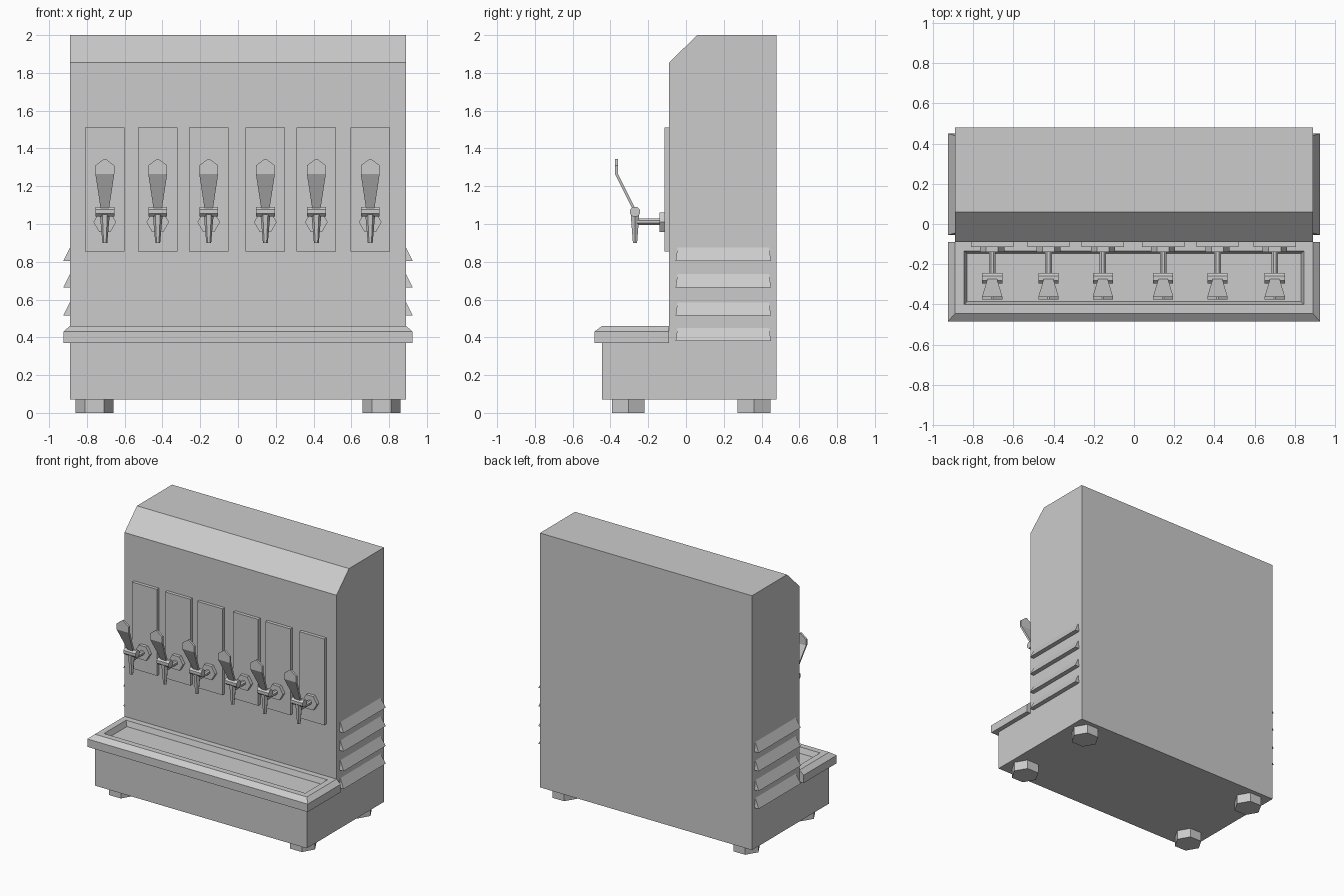
import bpy, bmesh, math
from mathutils import Matrix, Vector

if "Cube" in bpy.data.objects:
    bpy.data.objects.remove(bpy.data.objects["Cube"])

grey = bpy.data.materials.new("light grey")
grey.use_nodes = True
grey.diffuse_color = (0.6, 0.6, 0.6, 1)
grey.node_tree.nodes["Principled BSDF"].inputs["Base Color"].default_value = (0.6, 0.6, 0.6, 1)


def finish(name, bm):
    bmesh.ops.recalc_face_normals(bm, faces=bm.faces)
    mesh = bpy.data.meshes.new(name)
    bm.to_mesh(mesh)
    bm.free()
    mesh.materials.append(grey)
    obj = bpy.data.objects.new(name, mesh)
    bpy.context.collection.objects.link(obj)
    return obj


def loft(name, rings):
    """Skin a stack of equal-length point rings and cap both ends."""
    bm = bmesh.new()
    loops = [[bm.verts.new(p) for p in ring] for ring in rings]
    for a, b in zip(loops, loops[1:]):
        for i in range(len(a)):
            j = (i + 1) % len(a)
            bm.faces.new((a[i], a[j], b[j], b[i]))
    bm.faces.new(loops[0])
    bm.faces.new(loops[-1])
    return finish(name, bm)


def rect(hx, y0, y1, z):
    return [(-hx, y0, z), (hx, y0, z), (hx, y1, z), (-hx, y1, z)]


def prism(name, sides, r1, r2, start, end, turn=0.0):
    """Straight or tapered prism between two points."""
    start, end = Vector(start), Vector(end)
    axis = end - start
    bm = bmesh.new()
    bmesh.ops.create_cone(bm, cap_ends=True, segments=sides, radius1=r1, radius2=r2, depth=axis.length)
    spin = axis.to_track_quat('Z', 'Y').to_matrix().to_4x4() @ Matrix.Rotation(turn, 4, 'Z')
    bm.transform(Matrix.Translation((start + end) / 2) @ spin)
    return finish(name, bm)


# Cabinet: one side profile swept across the width
side = [(-0.445, 0.07), (0.48, 0.07), (0.48, 2.0), (0.06, 2.0),
        (-0.09, 1.855), (-0.09, 0.37), (-0.445, 0.37)]
loft("cabinet", [[(x, y, z) for y, z in side] for x in (-0.89, 0.89)])

# Drip tray with bevelled rim and shallow recess
loft("drip_tray", [rect(0.925, -0.485, -0.09, 0.37), rect(0.925, -0.485, -0.09, 0.43),
                   rect(0.89, -0.445, -0.09, 0.46), rect(0.845, -0.4, -0.135, 0.46),
                   rect(0.83, -0.385, -0.147, 0.42)])

# Feet
for x in (-0.76, 0.76):
    for y in (-0.305, 0.36):
        prism("foot", 6, 0.1, 0.1, (x, y, 0), (x, y, 0.08), math.pi / 6 * 3)

# Side louvers
for s in (-1, 1):
    for z in (0.38, 0.515, 0.665, 0.805):
        ends = []
        for y, lean in ((-0.045, -0.01), (0.44, 0.01)):
            ends.append([(s * 0.88, y, z + 0.07), (s * 0.89, y, z + 0.07),
                         (s * 0.925, y + lean, z), (s * 0.88, y + lean, z)])
        loft("side_louver", ends)

# Taps
for x in (-0.705, -0.425, -0.155, 0.145, 0.415, 0.7):
    plate = [(x - 0.105, 0.855), (x + 0.105, 0.855), (x + 0.105, 1.51), (x - 0.105, 1.51)]
    loft("tap_plate", [[(px, y, pz) for px, pz in plate] for y in (-0.115, -0.085)])
    prism("tap_collar", 6, 0.06, 0.06, (x, -0.11, 1.01), (x, -0.14, 1.01), math.pi / 2)
    prism("tap_shank", 8, 0.018, 0.018, (x, -0.13, 1.012), (x, -0.27, 1.012), math.pi / 8)
    prism("tap_spout", 6, 0.013, 0.026, (x, -0.27, 0.9), (x, -0.27, 1.05), math.pi / 6)
    prism("tap_pivot", 8, 0.028, 0.028, (x - 0.05, -0.27, 1.065), (x + 0.05, -0.27, 1.065), math.pi / 8)
    # Handle: leaning lever, then an upright pointed paddle
    rings = []
    for w, y, z in ((0.022, -0.275, 1.08), (0.05, -0.368, 1.265), (0.05, -0.368, 1.31), (0.004, -0.368, 1.345)):
        rings.append([(x - w, y - 0.008, z), (x + w, y - 0.008, z),
                      (x + w, y + 0.008, z), (x - w, y + 0.008, z)])
    loft("tap_handle", rings)
